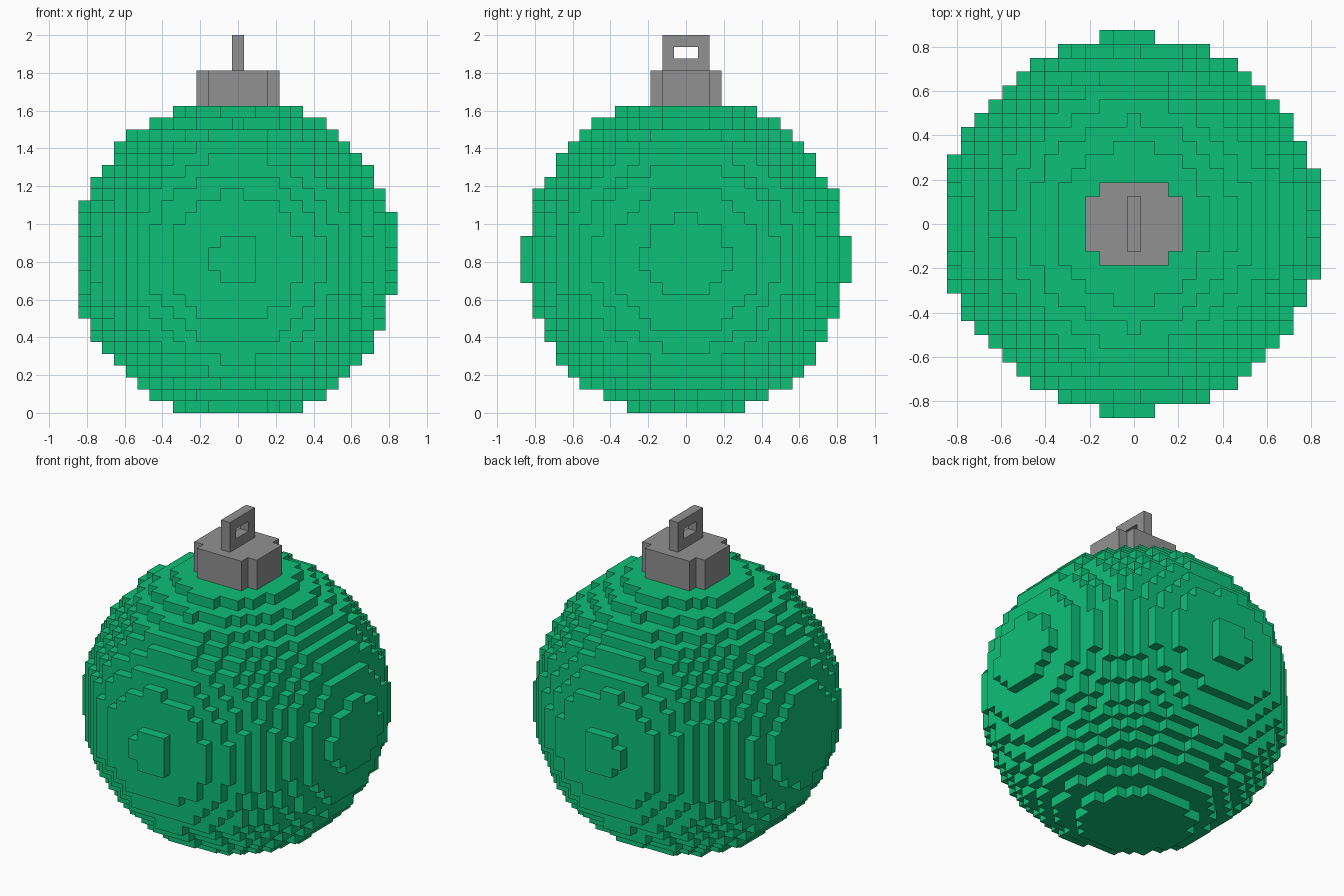
import bpy, bmesh
from mathutils import Vector

cube = bpy.data.objects.get("Cube")
if cube:
    bpy.data.objects.remove(cube, do_unlink=True)

U = 0.0625  # edge of one block


def material(name, rgb):
    mat = bpy.data.materials.new(name)
    mat.use_nodes = True
    mat.diffuse_color = (*rgb, 1)
    mat.node_tree.nodes["Principled BSDF"].inputs["Base Color"].default_value = (*rgb, 1)
    return mat


def block_shell(name, cells, mat):
    """Make the outer skin of a set of grid cells (x centred on a cell, y on a cell edge)."""
    bm = bmesh.new()
    corners = {}

    def vert(p):
        key = tuple(round(2 * c) for c in p)
        if key not in corners:
            corners[key] = bm.verts.new(p * U)
        return corners[key]

    for cell in cells:
        centre = Vector(cell) + Vector((0, 0.5, 0.5))
        for axis in range(3):
            for sign in (-1, 1):
                step = Vector((0, 0, 0))
                step[axis] = sign
                if tuple(int(c) for c in Vector(cell) + step) in cells:
                    continue
                a, b = Vector((0, 0, 0)), Vector((0, 0, 0))
                a[(axis + 1) % 3] = 0.5
                b[(axis + 2) % 3] = 0.5 * sign
                mid = centre + step / 2
                bm.faces.new([vert(mid + o) for o in (-a - b, a - b, a + b, b - a)])
    mesh = bpy.data.meshes.new(name)
    bm.to_mesh(mesh)
    bm.free()
    mesh.materials.append(mat)
    obj = bpy.data.objects.new(name, mesh)
    bpy.context.collection.objects.link(obj)
    return obj


def box(xs, ys, zs):
    return {(x, y, z) for x in range(*xs) for y in range(*ys) for z in range(*zs)}


green = material("ornament_green", (0.004, 0.527, 0.184))
grey = material("metal_grey", (0.283, 0.283, 0.283))

# Stepped round bauble
middle = Vector((-0.18, 0, 13.1))
ball = {c for c in box((-14, 15), (-14, 14), (0, 26))
        if (Vector(c) + Vector((0, 0.5, 0.5)) - middle).length_squared <= 186.7}
block_shell("bauble", ball, green)

# Cap with notched corners
cap = box((-3, 4), (-2, 2), (26, 29)) | box((-2, 3), (-3, 3), (26, 29))
block_shell("cap", cap, grey)

# Hanging loop with a slot through it
loop = box((0, 1), (-2, 2), (29, 32)) - box((0, 1), (-1, 1), (30, 31))
block_shell("hanging_loop", loop, grey)
